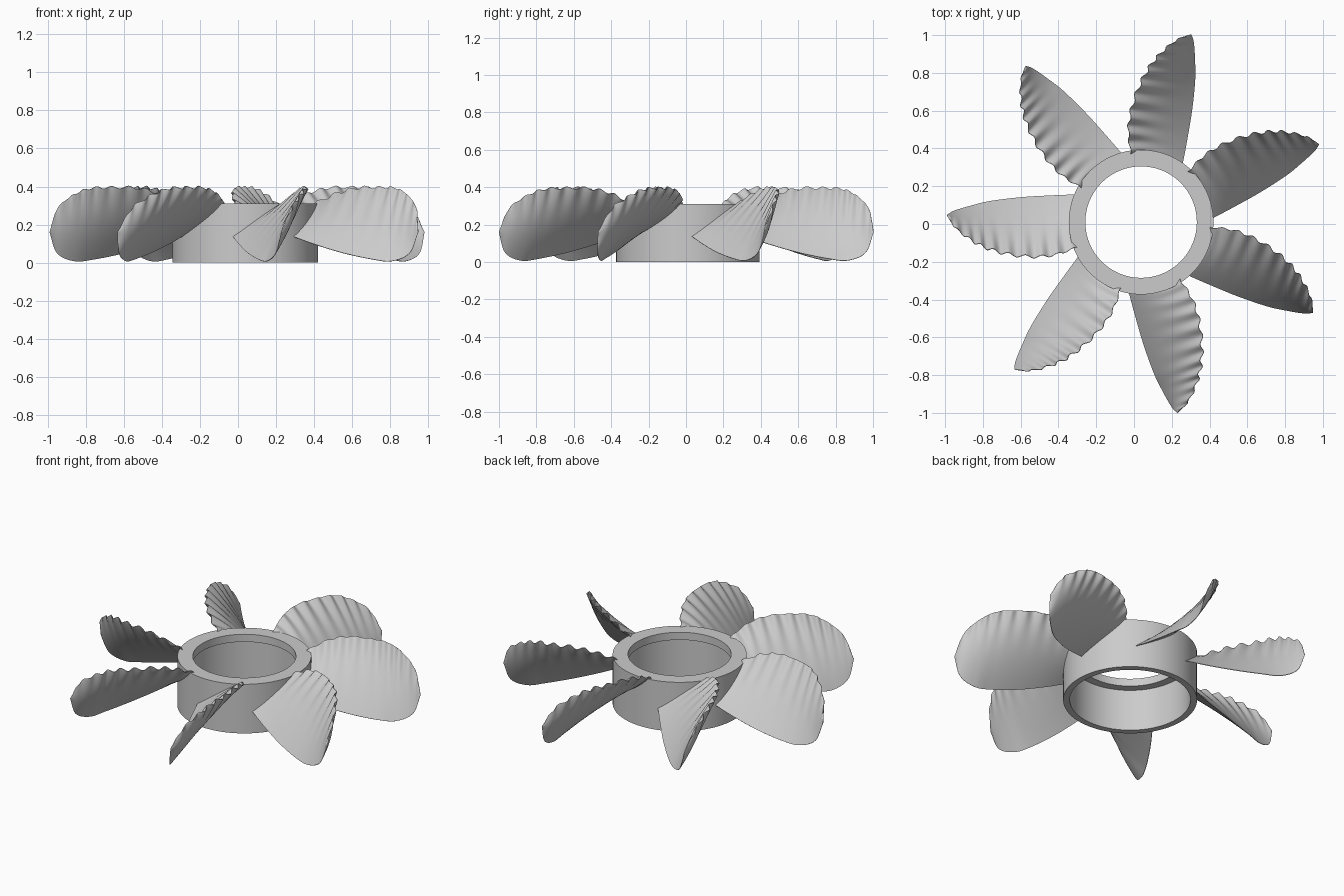
import bpy, bmesh
from math import sin, pi, radians, tau
from mathutils import Vector

cube = bpy.data.objects.get("Cube")
if cube:
    bpy.data.objects.remove(cube)

CENTRE = Vector((0.0375, 0.01, 0))
BLADES = 7

grey = bpy.data.materials.new("light grey")
grey.use_nodes = True
COLOUR = (0.6, 0.6, 0.6, 1)
grey.diffuse_color = COLOUR
grey.node_tree.nodes["Principled BSDF"].inputs["Base Color"].default_value = COLOUR


def finish(bm, name):
    """Turn a bmesh into a smooth shaded object centred on the hub axis."""
    bmesh.ops.remove_doubles(bm, verts=bm.verts, dist=1e-5)
    bmesh.ops.recalc_face_normals(bm, faces=bm.faces)
    mesh = bpy.data.meshes.new(name)
    bm.to_mesh(mesh)
    bm.free()
    mesh.materials.append(grey)
    obj = bpy.data.objects.new(name, mesh)
    bpy.context.collection.objects.link(obj)
    obj.location = CENTRE
    bpy.ops.object.select_all(action='DESELECT')
    obj.select_set(True)
    bpy.context.view_layer.objects.active = obj
    bpy.ops.object.shade_smooth_by_angle(angle=radians(50))
    return obj


def spline(points, s):
    """Smooth curve through the points, s from 0 to 1."""
    pts = [Vector(p) for p in points]
    pts = [2 * pts[0] - pts[1]] + pts + [2 * pts[-1] - pts[-2]]
    f = s * (len(points) - 1)
    i = min(int(f), len(points) - 2)
    t = f - i
    a, b, c, d = pts[i:i + 4]
    return 0.5 * (2 * b + (c - a) * t + (2 * a - 5 * b + 4 * c - d) * t**2
                  + (3 * b - a - 3 * c + d) * t**3)


# Hub: lathed sleeve with an inward lip at the top
bm = bmesh.new()
profile = [(0.383, 0), (0.383, 0.31), (0.295, 0.31),
           (0.295, 0.262), (0.345, 0.262), (0.345, 0)]
verts = [bm.verts.new((r, 0, z)) for r, z in profile]
edges = [bm.edges.new((verts[i - 1], v)) for i, v in enumerate(verts)]
bmesh.ops.spin(bm, geom=verts + edges, axis=(0, 0, 1), cent=(0, 0, 0),
               angle=tau, steps=96)
finish(bm, "hub_ring")

# Blade edges as (outward, sideways, up), meeting at the tip
TIP = (1.029, -0.005, 0.16)
LOW = [(0.345, -0.135, 0.14), (0.48, -0.125, 0.095), (0.64, -0.11, 0.05),
       (0.8, -0.085, 0.017), (0.9, -0.058, 0.008), (0.99, -0.028, 0.05), TIP]
HIGH = [(0.335, 0.145, 0.31), (0.45, 0.188, 0.365), (0.57, 0.202, 0.393),
        (0.7, 0.192, 0.395), (0.81, 0.165, 0.39), (0.9, 0.122, 0.355),
        (0.985, 0.058, 0.285), TIP]
ALONG, ACROSS, RIPPLES = 110, 18, 10


def blade_point(s, x, side):
    """Point on the upper (side 1) or lower (side -1) blade skin."""
    t = sin(x * pi / 2)
    low, high = spline(LOW, s), spline(HIGH, s)
    chord = high - low
    normal = Vector((0, -chord.z, chord.y)).normalized()
    bulge = max(sin(pi * t**1.2), 0)**0.8
    p = low.lerp(high, t)
    p.x += 0.03 * bulge * (1 - s)**6
    # Ripples reach further down the upper skin than the lower one
    ripple = 0.024 * t**(3 if side > 0 else 6) * sin(tau * RIPPLES * s)
    offset = (ripple - 0.015 * bulge) * chord.length
    offset += side * (0.004 + 0.038 * bulge) * (0.42 * chord.length)**0.5
    return p + normal * offset


# Blade: two skins joined around the rim
bm = bmesh.new()
skins = []
for side in (1, -1):
    grid = [[bm.verts.new(blade_point(i / ALONG, j / ACROSS, side))
             for j in range(ACROSS + 1)] for i in range(ALONG)]
    tip = bm.verts.new(TIP)
    for a, b in zip(grid, grid[1:]):
        for j in range(ACROSS):
            bm.faces.new((a[j], a[j + 1], b[j + 1], b[j]))
    for j in range(ACROSS):
        bm.faces.new((grid[-1][j], grid[-1][j + 1], tip))
    skins.append((grid, tip))
(top, tip_a), (under, tip_b) = skins
rim_a = [r[0] for r in top] + [tip_a] + [r[-1] for r in top[::-1]] + top[0][-2:0:-1]
rim_b = [r[0] for r in under] + [tip_b] + [r[-1] for r in under[::-1]] + under[0][-2:0:-1]
for i in range(len(rim_a)):
    if tip_a in (rim_a[i], rim_a[i - 1]):
        other = i if rim_a[i - 1] is tip_a else i - 1
        bm.faces.new((rim_a[other], rim_b[other], tip_a))
    else:
        bm.faces.new((rim_a[i - 1], rim_a[i], rim_b[i], rim_b[i - 1]))
first = finish(bm, "blade_1")

# Repeat the blade around the hub
for k in range(BLADES):
    blade = first if k == 0 else first.copy()
    if k:
        blade.name = f"blade_{k + 1}"
        bpy.context.collection.objects.link(blade)
    blade.rotation_euler.z = radians(75.3) + k * tau / BLADES
